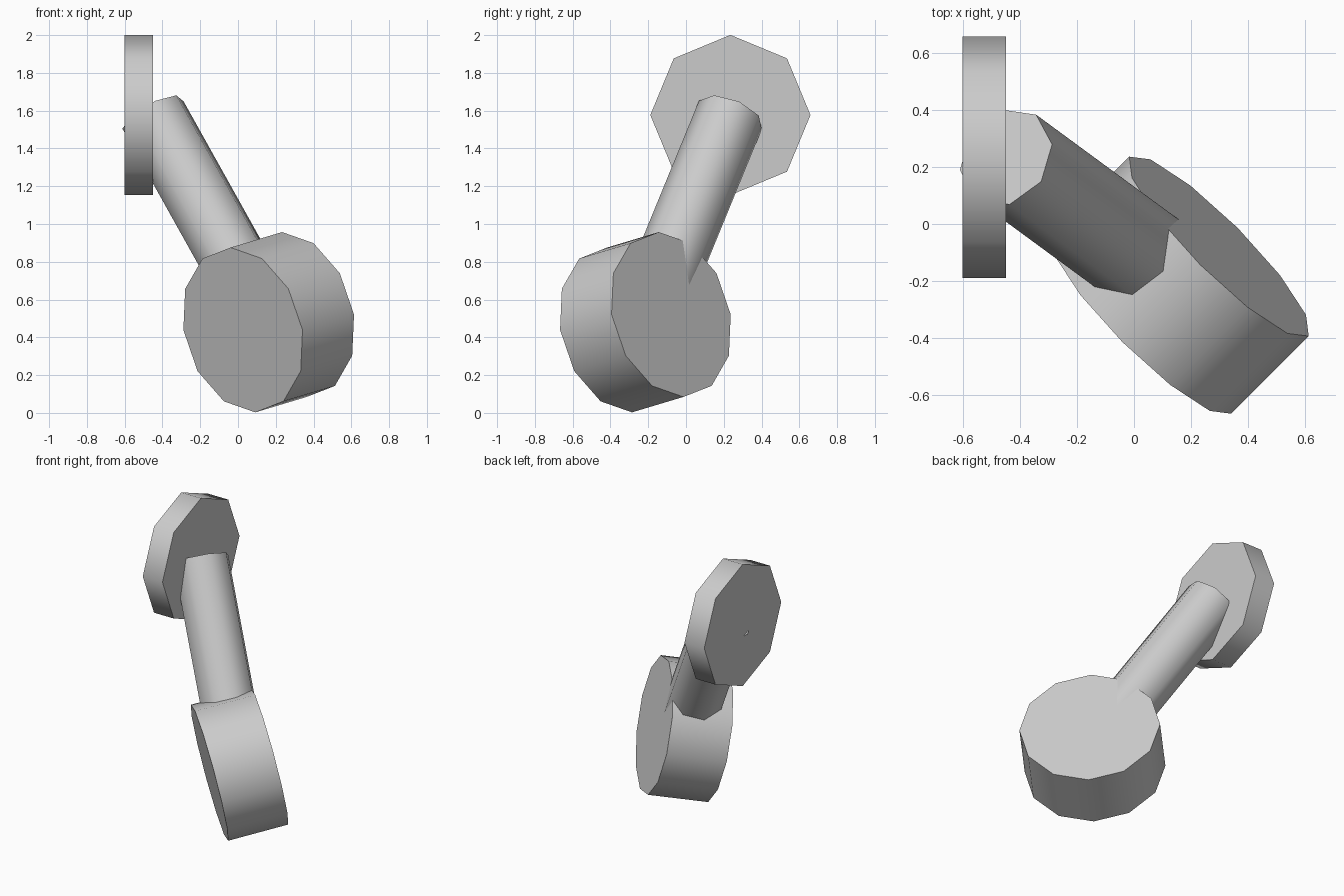
import bpy
import bmesh
import math
from mathutils import Matrix, Vector

cube = bpy.data.objects.get("Cube")
if cube:
    bpy.data.objects.remove(cube, do_unlink=True)

grey = bpy.data.materials.new("light_grey")
grey.use_nodes = True
colour = (0.6, 0.6, 0.6, 1)
grey.diffuse_color = colour
grey.node_tree.nodes["Principled BSDF"].inputs["Base Color"].default_value = colour


def make_prism(name, start, end, radius, sides, corner):
    """Capped cylinder between two points with one ring corner pointing towards 'corner'."""
    start, end = Vector(start), Vector(end)
    axis = (end - start).normalized()
    across = Vector(corner)
    across = (across - axis * across.dot(axis)).normalized()
    frame = Matrix((across, axis.cross(across), axis)).transposed().to_4x4()
    frame.translation = (start + end) / 2

    bm = bmesh.new()
    bmesh.ops.create_cone(bm, cap_ends=True, segments=sides, radius1=radius,
                          radius2=radius, depth=(end - start).length)
    # Turn the ring so that a corner lies on the local x axis
    first = bm.verts[:][0].co
    bm.transform(Matrix.Rotation(-math.atan2(first.y, first.x), 4, "Z"))

    mesh = bpy.data.meshes.new(name)
    bm.to_mesh(mesh)
    bm.free()
    mesh.materials.append(grey)
    obj = bpy.data.objects.new(name, mesh)
    obj.matrix_world = frame
    bpy.context.collection.objects.link(obj)

    # Smooth round the side, sharp at the caps
    bpy.ops.object.select_all(action="DESELECT")
    obj.select_set(True)
    bpy.context.view_layer.objects.active = obj
    bpy.ops.object.shade_smooth_by_angle(angle=math.radians(60))
    return obj


up = Vector((0, 0, 1))
mount = Vector((-0.45, 0.235, 1.577))
head_centre = Vector((0.1625, -0.215, 0.48))
head_half = Vector((1, 1, 0.3)).normalized() * 0.197

# Upright round plate
make_prism("mounting_plate", mount - Vector((0.152, 0, 0)), mount, 0.424, 8, up)
# Slanted arm from the plate to the middle of the head
make_prism("arm", mount, head_centre, 0.183, 8, (0.158, 0.045, 0.073))
# Tilted drum-shaped head
make_prism("head", head_centre - head_half, head_centre + head_half, 0.446, 12, up)
